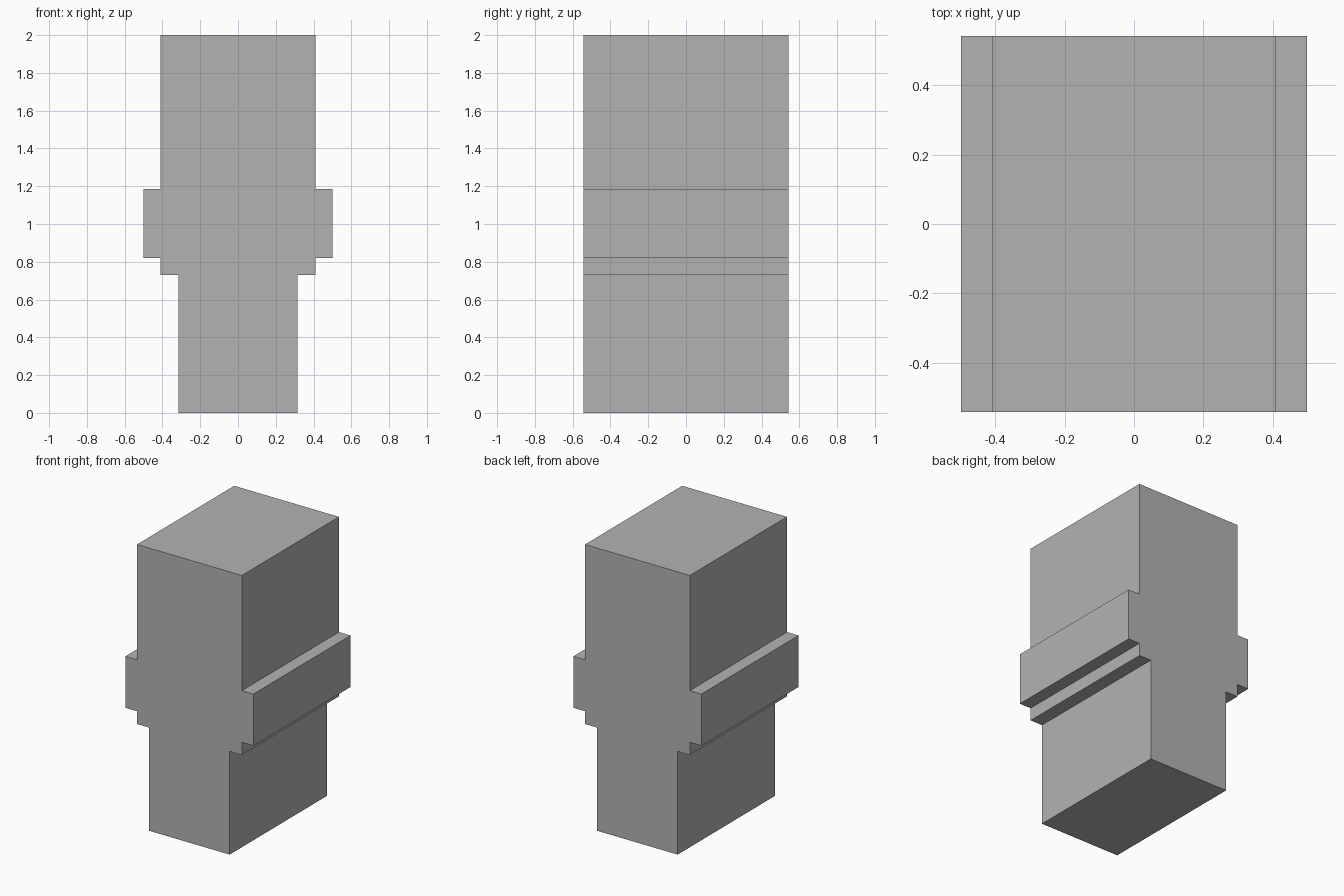
import bpy
import bmesh

cube = bpy.data.objects.get("Cube")
if cube:
    bpy.data.objects.remove(cube, do_unlink=True)

# Plain grey material
grey = bpy.data.materials.new("plain_grey")
grey.use_nodes = True
colour = (0.45, 0.45, 0.45, 1)
grey.diffuse_color = colour
grey.node_tree.nodes["Principled BSDF"].inputs["Base Color"].default_value = colour

# Stepped half profile (half width, height), from the foot to the top
half_profile = [
    (0.315, 0), (0.315, 0.73),      # narrow foot
    (0.41, 0.73), (0.41, 0.82),     # lower step
    (0.5, 0.82), (0.5, 1.185),      # wide collar
    (0.41, 1.185), (0.41, 2),       # upper block
]
half_depth = 0.543

# Mirror the profile and extrude it from front to back
outline = half_profile + [(-x, z) for x, z in reversed(half_profile)]
bm = bmesh.new()
front = bm.faces.new([bm.verts.new((x, -half_depth, z)) for x, z in outline])
extruded = bmesh.ops.extrude_face_region(bm, geom=[front], use_keep_orig=True)
back_verts = [g for g in extruded["geom"] if isinstance(g, bmesh.types.BMVert)]
bmesh.ops.translate(bm, verts=back_verts, vec=(0, 2 * half_depth, 0))
bmesh.ops.recalc_face_normals(bm, faces=bm.faces)

mesh = bpy.data.meshes.new("stepped_block")
bm.to_mesh(mesh)
bm.free()
mesh.materials.append(grey)
bpy.context.collection.objects.link(bpy.data.objects.new("stepped_block", mesh))
